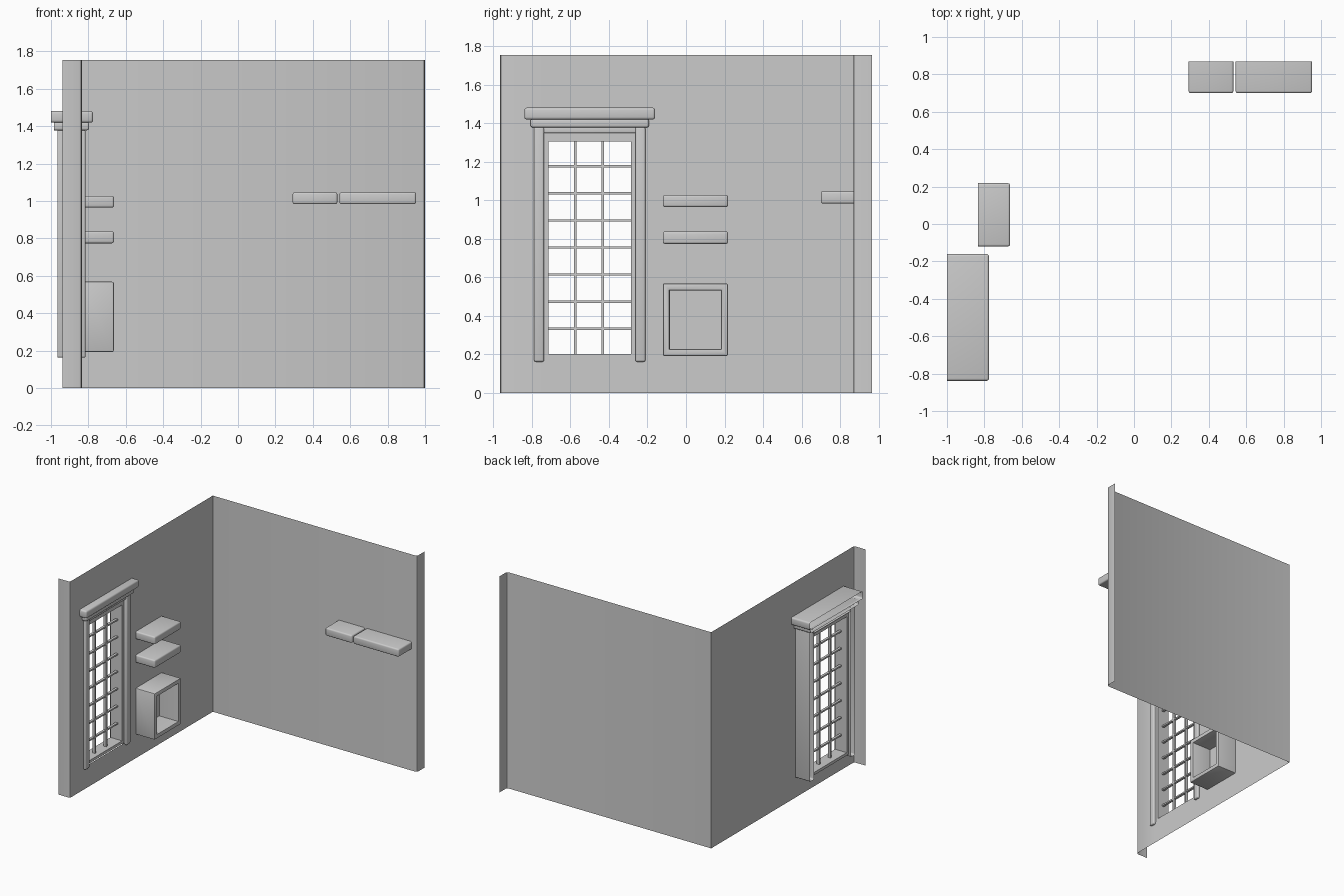
import bpy, bmesh
from mathutils import Vector

if "Cube" in bpy.data.objects:
    bpy.data.objects.remove(bpy.data.objects["Cube"])


def finish(name, bm, smooth=True):
    bmesh.ops.recalc_face_normals(bm, faces=bm.faces[:])
    me = bpy.data.meshes.new(name)
    bm.to_mesh(me)
    bm.free()
    ob = bpy.data.objects.new(name, me)
    bpy.context.collection.objects.link(ob)
    if smooth:
        bpy.ops.object.select_all(action='DESELECT')
        ob.select_set(True)
        bpy.context.view_layer.objects.active = ob
        bpy.ops.object.shade_smooth_by_angle(angle=0.6)
    return ob


def box_into(bm, lo, hi):
    r = bmesh.ops.create_cube(bm, size=1)
    for v in r['verts']:
        v.co = Vector([l + (c + 0.5) * (h - l) for l, h, c in zip(lo, hi, v.co)])
    return r['verts']


# Box with rounded room-side edges and an open back (axis/sign give the back side)
def rounded(name, lo, hi, bevel, axis=0, back=-1):
    bm = bmesh.new()
    box_into(bm, lo, hi)
    bm.normal_update()
    rear = [f for f in bm.faces if f.normal[axis] * back > 0.9]
    bmesh.ops.delete(bm, geom=rear, context='FACES_ONLY')
    edges = [e for e in bm.edges if len(e.link_faces) == 2]
    bmesh.ops.bevel(bm, geom=edges, offset=bevel, segments=3, profile=0.5,
                    affect='EDGES', clamp_overlap=True)
    return finish(name, bm)


WX, WY, H = -0.834, 0.868, 1.754      # wall planes and height
C = -0.4995                           # window centre in y

# Walls: one folded sheet with end returns and a window opening
path = [(-0.937, -0.964), (-0.85, -0.964), (-0.839, -0.959), (WX, -0.948),
        (WX, C - 0.25), (WX, C + 0.25), (WX, WY), (0.984, WY),
        (0.995, WY + 0.005), (1.0, WY + 0.016), (1.0, 0.964)]
zs = [0, 0.18, 1.38, H]
bm = bmesh.new()
grid = [[bm.verts.new((x, y, z)) for z in zs] for x, y in path]
for i in range(len(path) - 1):
    for j in range(3):
        if (i, j) != (4, 1):
            bm.faces.new((grid[i][j], grid[i + 1][j], grid[i + 1][j + 1], grid[i][j + 1]))
finish("walls", bm)

# Window head: cornice and moulding below it
rounded("window_cornice", (-1.0, C - 0.339, 1.419), (-0.775, C + 0.339, 1.481), 0.013)
rounded("window_moulding", (-0.984, C - 0.307, 1.378), (-0.797, C + 0.307, 1.422), 0.01)

# Window casing posts and head
for side, s in (("left", -1), ("right", 1)):
    a, b = sorted((C + s * 0.289, C + s * 0.237))
    rounded(f"casing_post_{side}", (-0.965, a, 0.162), (-0.815, b, 1.38), 0.01)
rounded("casing_head", (-0.965, C - 0.24, 1.348), (-0.82, C + 0.24, 1.38), 0.006)

# Inner sash frame
bm = bmesh.new()
X0, X1 = -0.945, -0.84
Z0, Z1, W = 0.203, 1.306, 0.213
for s in (-1, 1):
    a, b = sorted((C + s * 0.24, C + s * W))
    box_into(bm, (X0, a, 0.18), (X1, b, 1.35))
box_into(bm, (X0, C - W, 0.18), (X1, C + W, Z0))
box_into(bm, (X0, C - W, Z1), (X1, C + W, 1.35))
finish("sash_frame", bm, False)

# Glazing bars, three panes by eight
bm = bmesh.new()
for k in (-1, 1):
    y = C - 0.004 + k * 0.071
    box_into(bm, (-0.9, y - 0.007, Z0), (-0.876, y + 0.007, Z1))
for k in range(1, 8):
    z = 0.193 + k * 0.1405
    box_into(bm, (-0.898, C - W, z - 0.006), (-0.878, C + W, z + 0.006))
finish("glazing_bars", bm, False)

# Shelves on the window wall
for name, z0, z1 in (("upper_shelf", 0.965, 1.028), ("lower_shelf", 0.774, 0.838)):
    rounded(name, (WX, -0.12, z0), (-0.663, 0.218, z1), 0.011)

# Shelves on the back wall
for name, x0, x1 in (("short_back_shelf", 0.292, 0.531), ("long_back_shelf", 0.543, 0.952)):
    rounded(name, (x0, 0.7, 0.983), (x1, WY, 1.047), 0.011, axis=1, back=1)

# Open cube shelf: cross-section of the border swept around the rectangle
YC, ZC = 0.049, 0.3805
section = [(WX, 0), (-0.673, 0), (-0.666, 0.003), (-0.663, 0.01), (-0.663, 0.026),
           (-0.666, 0.033), (-0.673, 0.036), (WX, 0.036)]
bm = bmesh.new()
rings = []
for sy, sz in ((-1, -1), (1, -1), (1, 1), (-1, 1)):
    rings.append([bm.verts.new((x, YC + sy * (0.169 - d), ZC + sz * (0.188 - d)))
                  for x, d in section])
for i in range(4):
    r, q = rings[i], rings[(i + 1) % 4]
    for j in range(len(section) - 1):
        bm.faces.new((r[j], q[j], q[j + 1], r[j + 1]))
corners = [e for e in bm.edges if abs(e.verts[0].co.x - e.verts[1].co.x) > 0.1]
outer = [e for e in corners if abs(e.verts[0].co.y - YC) > 0.16]
bmesh.ops.bevel(bm, geom=outer, offset=0.008, segments=2, profile=0.5, affect='EDGES')
finish("cube_shelf", bm)
